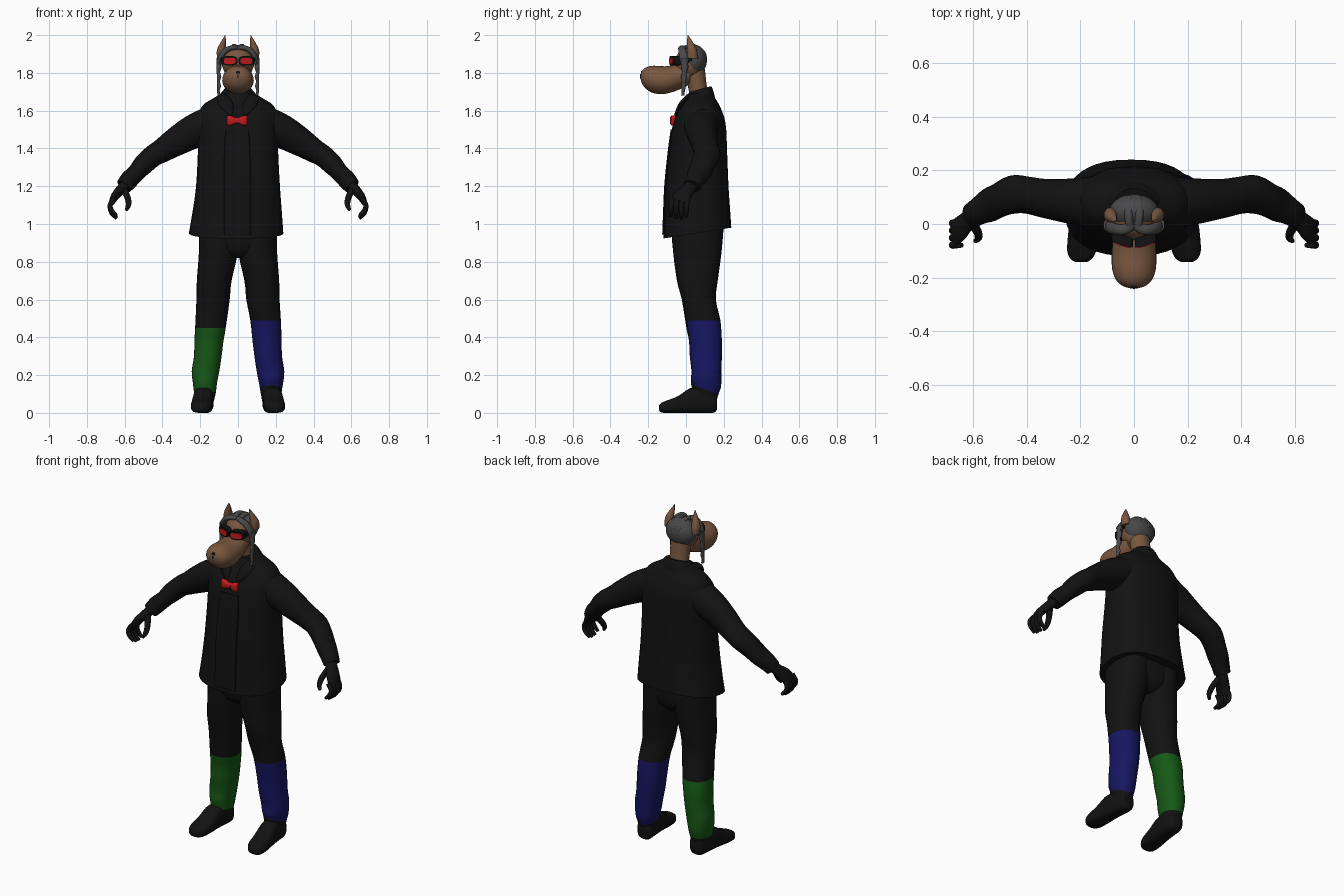
import bpy, bmesh, math
from mathutils import Vector


def material(name, rgb):
    m = bpy.data.materials.new(name)
    m.diffuse_color = (*rgb, 1)
    return m


BLACK = material("black_cloth", (0.006, 0.006, 0.006))
BROWN = material("brown_skin", (0.19, 0.095, 0.05))
GREY = material("grey_hair", (0.065, 0.065, 0.068))
RED = material("red", (0.55, 0.01, 0.012))
GREEN = material("green_cloth", (0.008, 0.1, 0.008))
BLUE = material("blue_cloth", (0.008, 0.008, 0.12))
X, Y, Z = Vector((1, 0, 0)), Vector((0, 1, 0)), Vector((0, 0, 1))


def spline(p, k):
    """Catmull-Rom resampling of ring tuples, k steps per span."""
    out = []
    for i in range(len(p) - 1):
        a, b, c, d = p[max(i - 1, 0)], p[i], p[i + 1], p[min(i + 2, len(p) - 1)]
        for j in range(k):
            t = j / k
            out.append([0.5 * (2 * q + (r - o) * t + (2 * o - 5 * q + 4 * r - s) * t * t
                               + (3 * q - o - 3 * r + s) * t ** 3)
                        for o, q, r, s in zip(a, b, c, d)])
    return out + [list(p[-1])]


def loft(name, rings, mats, axis=None, ref=X, n=24, p=2.0, k=3, warp=None):
    """Skin superellipse rings (x, y, z, a, b); a runs along ref.
    mats is one material or one per span between rings."""
    pts = spline(rings, k)
    cs = [Vector(r[:3]) for r in pts]
    bm = bmesh.new()
    loops = []
    for i, r in enumerate(pts):
        t = axis or (cs[min(i + 1, len(cs) - 1)] - cs[max(i - 1, 0)]).normalized()
        u = (ref - t * ref.dot(t)).normalized()
        v = t.cross(u)
        loop = []
        for j in range(n):
            c, s = math.cos(math.tau * j / n), math.sin(math.tau * j / n)
            co = cs[i] + u * max(r[3], 0.001) * math.copysign(abs(c) ** (2 / p), c) \
                + v * max(r[4], 0.001) * math.copysign(abs(s) ** (2 / p), s)
            loop.append(bm.verts.new(warp(co) if warp else co))
        loops.append(loop)
    many = isinstance(mats, list)
    slots = list(dict.fromkeys(mats)) if many else [mats]
    for i in range(len(loops) - 1):
        for j in range(n):
            f = bm.faces.new((loops[i][j], loops[i][(j + 1) % n],
                              loops[i + 1][(j + 1) % n], loops[i + 1][j]))
            if many:
                f.material_index = slots.index(mats[i // k])
    bm.faces.new(loops[0][::-1])
    last = bm.faces.new(loops[-1])
    if many:
        last.material_index = slots.index(mats[-1])
    bmesh.ops.recalc_face_normals(bm, faces=bm.faces)
    me = bpy.data.meshes.new(name)
    bm.to_mesh(me)
    bm.free()
    for m in slots:
        me.materials.append(m)
    ob = bpy.data.objects.new(name, me)
    bpy.context.collection.objects.link(ob)
    return ob


def ball(name, loc, size, mat):
    bpy.ops.mesh.primitive_uv_sphere_add(segments=32, ring_count=20, radius=1, location=loc)
    ob = bpy.context.object
    ob.name, ob.scale = name, size
    ob.data.materials.append(mat)
    return ob


# Jacket body with a hem that rises toward the back
def hem(co):
    w = max(0, min(1, (1.2 - co.z) / 0.25))
    return co + Z * 0.16 * (co.y - 0.06) * w


loft("jacket", [(-0.01, .06, .952, .25, .18), (-.005, .06, 1.05, .238, .174),
                (0, .058, 1.2, .222, .167), (0, .064, 1.4, .212, .153),
                (0, .069, 1.5, .215, .144), (0, .073, 1.57, .215, .128),
                (0, .078, 1.63, .185, .098), (0, .078, 1.66, .14, .08),
                (0, .075, 1.69, .09, .065)], BLACK, Z, n=40, p=2.4, warp=hem)
loft("button_panel", [(-.004, -.118, .945, .07, .008), (-.004, -.112, 1.1, .07, .008),
                      (-.004, -.106, 1.22, .07, .008), (-.004, -.087, 1.4, .068, .008),
                      (-.004, -.073, 1.5, .06, .008)], BLACK, Z, p=4, n=16)
loft("collar", [(0, .07, 1.64, .125, .085), (0, .072, 1.67, .108, .076),
                (0, .075, 1.7, .082, .064), (0, .075, 1.712, .072, .058)],
     BLACK, Z, n=32, warp=lambda co: co + Z * 0.28 * (co.y - 0.07))
for s in (-1, 1):
    loft("lapel", [(s * .085, .01, 1.675, .03, .012), (s * .06, -.03, 1.63, .035, .012),
                   (s * .035, -.055, 1.575, .01, .008)], BLACK, n=12)

# Bow tie
loft("bow_tie", [(-.057, -.066, 1.548, .014, .027), (-.035, -.07, 1.548, .016, .025),
                 (-.005, -.07, 1.548, .011, .013), (.025, -.07, 1.548, .016, .025),
                 (.048, -.066, 1.548, .014, .027)], RED, X, Y, p=3, n=16)
loft("bow_knot", [(-.017, -.071, 1.548, .014, .016), (.007, -.071, 1.548, .014, .016)],
     RED, X, Y, p=3, n=16, k=1)

for s in (-1, 1):
    # Sleeves with slight folds at the elbow and cuff
    loft("sleeve", [(s * .13, .08, 1.54, .1, .09), (s * .235, .085, 1.49, .085, .089),
                    (s * .33, .095, 1.435, .073, .076), (s * .4, .108, 1.39, .069, .064),
                    (s * .45, .11, 1.36, .072, .058), (s * .5, .09, 1.315, .064, .055),
                    (s * .54, .07, 1.27, .064, .047), (s * .575, .05, 1.235, .052, .049),
                    (s * .603, .033, 1.2, .047, .044)], BLACK, ref=Y)
    # Gloved hand: palm, curled fingers, thumb
    loft("palm", [(s * .59, .035, 1.215, .034, .028), (s * .625, .008, 1.178, .038, .026),
                  (s * .652, -.02, 1.145, .048, .022), (s * .668, -.033, 1.115, .048, .016)],
         BLACK, ref=Y, n=16)
    for i in range(4):
        y, d = 0.006 - 0.027 * i, (0.008, 0, 0.002, 0.014)[i]
        loft("finger", [(s * .656, y, 1.135, .014, .014), (s * .677, y - .003, 1.1, .014, .014),
                        (s * .669, y - .004, 1.058 + d, .013, .013),
                        (s * .642, y - .004, 1.03 + d, .009, .009)], BLACK, ref=Y, n=10)
    loft("thumb", [(s * .605, .005, 1.185, .02, .018), (s * .583, -.03, 1.135, .017, .016),
                   (s * .58, -.052, 1.1, .014, .014), (s * .592, -.064, 1.073, .008, .008)],
         BLACK, ref=Y, n=12)

    # Trouser leg with a coloured lower band
    shade, hi, lo = (BLUE, .49, .125) if s > 0 else (GREEN, .45, .11)
    rings = [(.1, .06, .99, .105, .14), (.104, .06, .85, .103, .128),
             (.126, .06, .7, .092, .108), (.132, .068, .6, .088, .09),
             (.146, .092, hi, .081, .09), (.154, .103, .38, .077, .087),
             (.16, .105, .3, .073, .085), (.172, .108, .22, .073, .079),
             (.175, .106, .16, .064, .08), (.175, .104, lo, .058, .068),
             (.176, .1, .06, .048, .06)]

    def cuff(co, s=s):
        w = max(0, 1 - abs(co.z - .125) / .1) if s > 0 else 0
        return co - Z * 0.35 * (co.y - .1) * w

    loft("trouser_leg", [(s * r[0], *r[1:]) for r in rings],
         [BLACK] * 4 + [shade] * 5 + [BLACK], Z, n=28, p=2.2, warp=cuff)

    # Shoe
    loft("shoe", [(s * .175, .165, .055, .03, .035), (s * .175, .145, .06, .045, .06),
                  (s * .18, .08, .067, .051, .067), (s * .185, .02, .065, .053, .065),
                  (s * .19, -.04, .045, .056, .045), (s * .195, -.1, .033, .054, .033),
                  (s * .197, -.13, .028, .04, .026), (s * .197, -.142, .026, .02, .014)],
         BLACK, -Y, p=2.8)

# Seat of the trousers
loft("hips", [(0, .06, .82, .03, .08), (0, .06, .87, .15, .125), (0, .06, 1.0, .2, .14)],
     BLACK, Z, n=32, p=2.4)

# Head, neck and long muzzle
loft("neck", [(0, .08, 1.64, .06, .055), (0, .062, 1.72, .056, .05),
              (0, .045, 1.82, .06, .055)], BROWN, Z)
ball("head", (0, .02, 1.85), (.084, .08, .085), BROWN)
loft("muzzle", [(0, .02, 1.8, .065, .06), (0, -.04, 1.778, .076, .068),
                (0, -.11, 1.762, .083, .073), (0, -.17, 1.765, .081, .073),
                (0, -.21, 1.772, .066, .058), (0, -.232, 1.777, .04, .035),
                (0, -.241, 1.78, .008, .008)], BROWN, -Y, n=32)
loft("nose_mark", [(0, -.215, 1.8, .012, .011), (0, -.238, 1.8, .012, .011)],
     BLACK, -Y, n=16, k=1)
loft("nose_stem", [(0, -.225, 1.783, .004, .012), (0, -.2425, 1.783, .004, .012)],
     BLACK, -Y, n=8, k=1)

# Hair cap, centre parting, swept front rolls and hanging side braids
ball("hair_cap", (0, .045, 1.868), (.093, .066, .08), GREY)
for s in (-1, 1):
    loft("hair_roll", [(s * .004, -.005, 1.93, .014, .012), (s * .035, -.02, 1.932, .02, .013),
                       (s * .065, -.02, 1.918, .02, .015), (s * .09, -.012, 1.885, .024, .014),
                       (s * .098, -.005, 1.85, .022, .013)], GREY, ref=Y, n=14)
    loft("hair_crest", [(s * .016, -.01, 1.932, .014, .012), (s * .02, .04, 1.942, .016, .012),
                        (s * .018, .09, 1.91, .014, .012), (s * .014, .106, 1.87, .008, .006)],
         GREY, n=14)
    braid = [(s * (.1 + .004 * (i % 2)), -.004 - .0015 * i, 1.88 - .025 * i,
              (.023 - .0017 * i) * (1 - .25 * (i % 2)),
              (.015 - .0008 * i) * (1 - .25 * (i % 2))) for i in range(9)]
    loft("side_braid", braid, GREY, -Z, Y, n=14)
    loft("ear", [(s * .088, .035, 1.875, .022, .028), (s * .088, .032, 1.92, .024, .026),
                 (s * .077, .02, 1.965, .013, .015), (s * .067, .01, 2.0, .001, .001)],
         BROWN, Z, n=16)

    # Glasses: rim, lens and temple, wrapped slightly round the face
    def wrap(co):
        return co + Y * 3.5 * co.x * co.x
    loft("glasses_rim", [(s * .044, -.05, 1.864, .041, .025), (s * .044, -.087, 1.864, .041, .025)],
         BLACK, -Y, p=3.2, k=1, warp=wrap)
    loft("lens", [(s * .044, -.085, 1.863, .031, .0165), (s * .044, -.09, 1.863, .031, .0165)],
         RED, -Y, p=3.2, k=1, warp=wrap)
    loft("temple", [(s * .082, -.045, 1.868, .006, .01), (s * .094, .03, 1.872, .005, .008)],
         BLACK, n=10, k=1)

# Smooth shading with crisp rims
bpy.ops.object.select_all(action='SELECT')
bpy.context.view_layer.objects.active = bpy.data.objects["jacket"]
bpy.ops.object.shade_smooth_by_angle(angle=math.radians(40))
